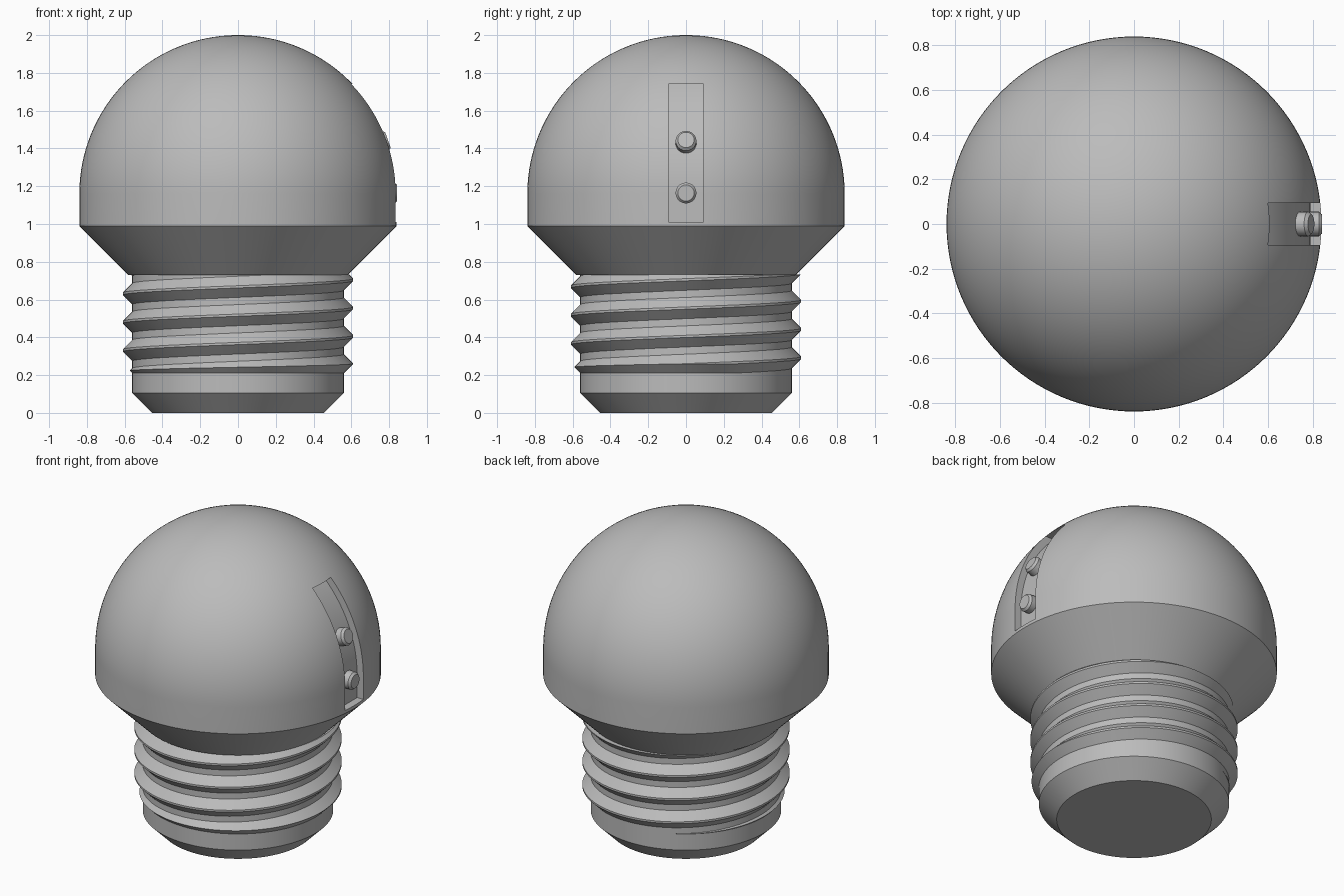
import bpy, bmesh, math
from mathutils import Matrix

if "Cube" in bpy.data.objects:
    bpy.data.objects.remove(bpy.data.objects["Cube"])

grey = bpy.data.materials.new("plain grey")
grey.diffuse_color = (0.5, 0.5, 0.5, 1)
grey.use_nodes = True
grey.node_tree.nodes["Principled BSDF"].inputs["Base Color"].default_value = grey.diffuse_color


def make_object(name, bm):
    bmesh.ops.recalc_face_normals(bm, faces=bm.faces)
    mesh = bpy.data.meshes.new(name)
    bm.to_mesh(mesh)
    bm.free()
    mesh.materials.append(grey)
    ob = bpy.data.objects.new(name, mesh)
    bpy.context.collection.objects.link(ob)
    return ob


def lathe(name, profile, sides=128):
    """Revolve (radius, z) points, which start and end on the axis."""
    bm = bmesh.new()
    verts = [bm.verts.new((r, 0, z)) for r, z in profile]
    edges = [bm.edges.new(p) for p in zip(verts, verts[1:])]
    bmesh.ops.spin(bm, geom=verts + edges, cent=(0, 0, 0), axis=(0, 0, 1),
                   angle=math.tau, steps=sides, use_duplicate=False)
    bmesh.ops.remove_doubles(bm, verts=bm.verts, dist=1e-5)
    return make_object(name, bm)


def activate(ob):
    bpy.ops.object.select_all(action='DESELECT')
    ob.select_set(True)
    bpy.context.view_layer.objects.active = ob


def boolean(ob, cutter, operation):
    cutter.hide_render = True
    activate(ob)
    mod = ob.modifiers.new("cut", 'BOOLEAN')
    mod.operation, mod.object, mod.solver = operation, cutter, 'EXACT'
    bpy.ops.object.modifier_apply(modifier=mod.name)
    bpy.data.objects.remove(cutter)


def smooth(ob):
    activate(ob)
    bpy.ops.object.shade_smooth_by_angle(angle=math.radians(25))


def arc(radius, z0, a0, a1, steps):
    angles = [a0 + (a1 - a0) * i / steps for i in range(steps + 1)]
    return [(radius * math.cos(a), z0 + radius * math.sin(a)) for a in angles]


R, MID = 0.84, 1.16          # dome radius and height of its centre

# Domed head with its conical underside
dome_arc = arc(R, MID, 0, math.pi / 2, 40)[:-1] + [(0, MID + R)]
head = lathe("domed_head", [(0, 0.73), (0.58, 0.73), (R, 0.99)] + dome_arc)

# Curved slot in the side of the head
floor_r = 0.79
top_angle = math.asin((1.74 - MID) / floor_r)
side = [(floor_r, 1.01)] + arc(floor_r, MID, 0, top_angle, 24) + [(1.0, 1.74), (1.0, 1.01)]
bm = bmesh.new()
face = bm.faces.new([bm.verts.new((x, -0.093, z)) for x, z in side])
moved = bmesh.ops.extrude_face_region(bm, geom=[face])["geom"]
bmesh.ops.translate(bm, vec=(0, 0.186, 0),
                    verts=[v for v in moved if isinstance(v, bmesh.types.BMVert)])
boolean(head, make_object("slot_cutter", bm), 'DIFFERENCE')
smooth(head)

# Two chamfered buttons standing on the slot floor
for name, tilt in (("lower_button", 0), ("upper_button", math.radians(19.5))):
    button = lathe(name, [(0, 0.76), (0.055, 0.76), (0.055, 0.828),
                          (0.043, 0.842), (0, 0.842)], 48)
    button.data.transform(Matrix.Translation((0, 0, MID + 0.004))
                          @ Matrix.Rotation(math.pi / 2 - tilt, 4, 'Y'))
    smooth(button)

# Plain shaft with a chamfered foot
smooth(lathe("shaft", [(0, 0), (0.455, 0), (0.56, 0.105), (0.56, 0.74), (0, 0.74)]))

# Helical thread, trimmed by a flared lower limit and a flat upper limit
PITCH, STEPS = 0.15, 96
section = [(0.55, -0.066), (0.61, -0.006), (0.61, 0.006), (0.55, 0.066)]
bm = bmesh.new()
rings = []
for i in range(int(-1.5 * STEPS), int(3.8 * STEPS) + 1):
    a = math.tau * i / STEPS
    z = 0.255 + PITCH * i / STEPS
    rings.append([bm.verts.new((r * math.cos(a), r * math.sin(a), z + dz))
                  for r, dz in section])
for a, b in zip(rings, rings[1:]):
    for k in range(4):
        bm.faces.new((a[k], a[(k + 1) % 4], b[(k + 1) % 4], b[k]))
bm.faces.new(rings[0])
bm.faces.new(rings[-1])
thread = make_object("screw_thread", bm)
limit = lathe("thread_limit", [(0, 0.208), (0.558, 0.208), (0.65, 0.30),
                               (0.65, 0.732), (0, 0.732)])
boolean(thread, limit, 'INTERSECT')
smooth(thread)
